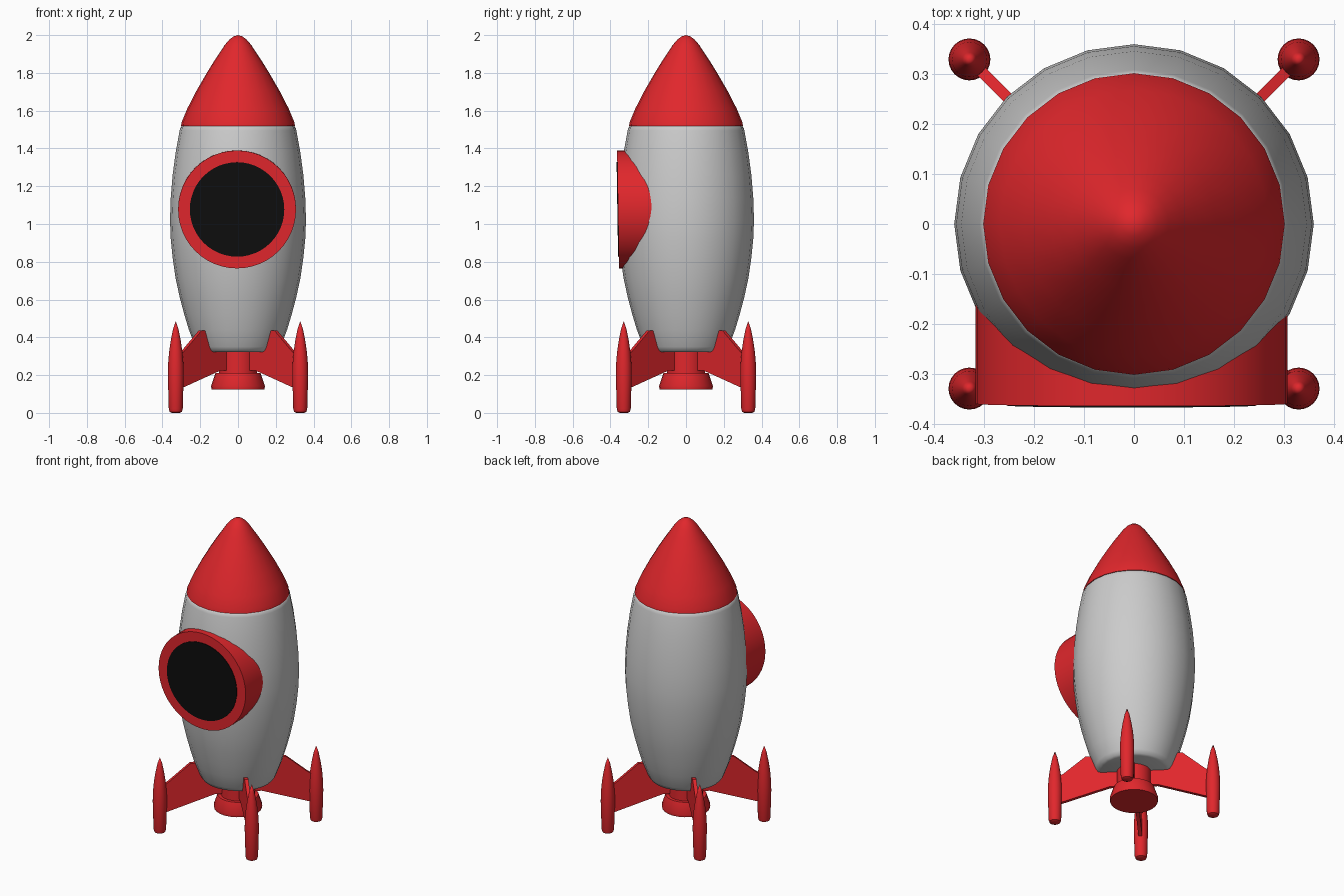
import bpy, bmesh
from math import radians, sin, cos, pi

if "Cube" in bpy.data.objects:
    bpy.data.objects.remove(bpy.data.objects["Cube"])

red = bpy.data.materials.new("red")
red.diffuse_color = (0.75, 0.02, 0.025, 1)
red.use_nodes = True
red.node_tree.nodes["Principled BSDF"].inputs["Base Color"].default_value = red.diffuse_color
black = bpy.data.materials.new("black")
black.diffuse_color = (0.004, 0.004, 0.004, 1)
black.use_nodes = True
black.node_tree.nodes["Principled BSDF"].inputs["Base Color"].default_value = black.diffuse_color


def finish(bm, name, mat=None, angle=35):
    bmesh.ops.recalc_face_normals(bm, faces=bm.faces)
    mesh = bpy.data.meshes.new(name)
    bm.to_mesh(mesh)
    bm.free()
    ob = bpy.data.objects.new(name, mesh)
    bpy.context.collection.objects.link(ob)
    if mat:
        mesh.materials.append(mat)
    bpy.ops.object.select_all(action='DESELECT')
    ob.select_set(True)
    bpy.context.view_layer.objects.active = ob
    bpy.ops.object.shade_smooth_by_angle(angle=radians(angle))
    return ob


def lathe(name, profile, mat=None, sides=24, angle=35):
    """Closed solid of revolution from (radius, z) points; radius 0 makes a tip."""
    bm = bmesh.new()
    rings = []
    for r, z in profile:
        if r == 0:
            rings.append([bm.verts.new((0, 0, z))] * sides)
        else:
            rings.append([bm.verts.new((r * cos(2 * pi * i / sides), r * sin(2 * pi * i / sides), z))
                          for i in range(sides)])
    for a, b in zip(rings, rings[1:]):
        for i in range(sides):
            j = (i + 1) % sides
            quad = [a[i], a[j], b[j], b[i]]
            bm.faces.new(list(dict.fromkeys(quad)))
    for ring, (r, z) in ((rings[0], profile[0]), (rings[-1], profile[-1])):
        if r > 0:
            bm.faces.new(ring)
    return finish(bm, name, mat, angle)


# Hull and nose
lathe("hull", [(0.195, 0.322), (0.212, 0.328), (0.226, 0.35), (0.26, 0.44), (0.284, 0.52),
               (0.308, 0.61), (0.33, 0.71), (0.346, 0.82), (0.356, 0.92), (0.36, 1.02),
               (0.356, 1.14), (0.346, 1.26), (0.33, 1.38), (0.309, 1.495), (0.305, 1.51),
               (0.296, 1.52)], angle=50)
lathe("nose_cone", [(0.302, 1.518), (0.298, 1.54), (0.269, 1.61), (0.22, 1.705), (0.165, 1.80),
                    (0.128, 1.86), (0.098, 1.905), (0.07, 1.948), (0.047, 1.975),
                    (0.024, 1.993), (0, 2.0)], red)

# Engine
lathe("engine_neck", [(0.1, 0.2), (0.1, 0.34)], red)
lathe("engine_bell", [(0.14, 0.124), (0.143, 0.142), (0.12, 0.211)], red)

# Round window: rim and glass, leaning forward very slightly
for name, radius, depth, y, mat in (("window_rim", 0.312, 0.21, -0.36, red),
                                    ("window_glass", 0.25, 0.02, -0.3635, black)):
    ob = lathe(name, [(radius, -depth), (radius, 0)], mat, sides=48)
    ob.location = (-0.005, y, 1.077)
    ob.rotation_euler = (radians(90.9), 0, 0)

# Four diagonal legs: a flat fin and a pointed pod
fin_outline = [(0.08, 0.225), (0.14, 0.225), (0.41, 0.138), (0.455, 0.124), (0.455, 0.30),
               (0.415, 0.325), (0.285, 0.435), (0.2, 0.435), (0.08, 0.38)]
pod_profile = [(0.02, 0.0), (0.032, 0.006), (0.037, 0.022), (0.042, 0.2), (0.0405, 0.26),
               (0.035, 0.325), (0.026, 0.385), (0.014, 0.445), (0, 0.485)]
for k, side in enumerate(("back_right", "back_left", "front_left", "front_right")):
    turn = pi / 4 + k * pi / 2
    bm = bmesh.new()
    face = bm.faces.new([bm.verts.new((r, -0.011, z)) for r, z in fin_outline])
    ext = bmesh.ops.extrude_face_region(bm, geom=[face], use_keep_orig=True)
    bmesh.ops.translate(bm, vec=(0, 0.022, 0),
                        verts=[v for v in ext["geom"] if isinstance(v, bmesh.types.BMVert)])
    fin = finish(bm, side + "_fin", red, 20)
    fin.rotation_euler.z = turn
    pod = lathe(side + "_pod", pod_profile, red)
    pod.location = (0.466 * cos(turn), 0.466 * sin(turn), 0)
